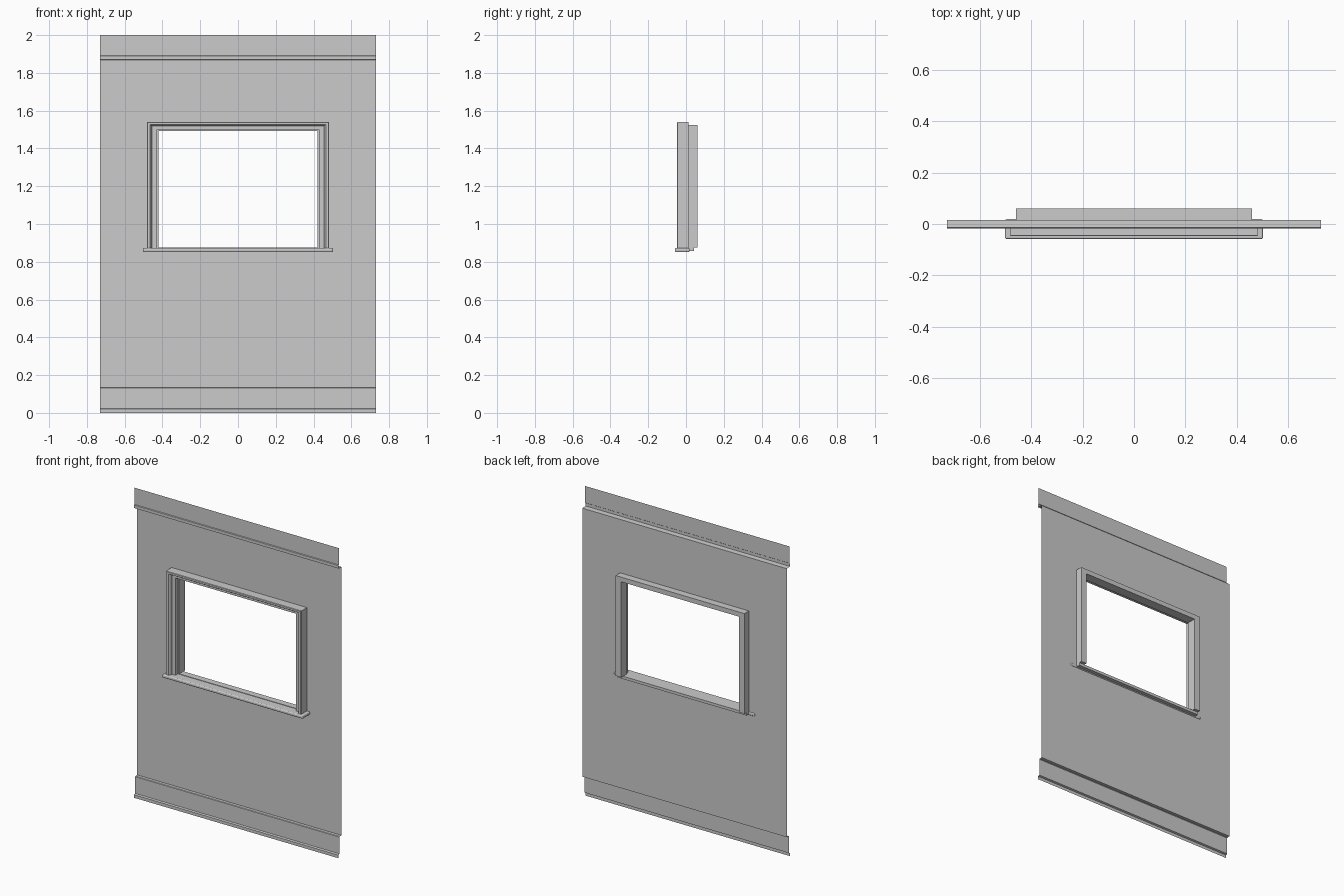
import bpy
import bmesh

cube = bpy.data.objects.get("Cube")
if cube:
    bpy.data.objects.remove(cube, do_unlink=True)

grey = bpy.data.materials.new("plain grey")
grey.use_nodes = True
colour = (0.6, 0.6, 0.6, 1)
grey.diffuse_color = colour
grey.node_tree.nodes["Principled BSDF"].inputs["Base Color"].default_value = colour

HALF = 0.73       # half width of the wall
WALL_Y = 0.015    # plane of the main panel


def make(name, verts, faces):
    mesh = bpy.data.meshes.new(name)
    mesh.from_pydata(verts, [], faces)
    mesh.materials.append(grey)
    obj = bpy.data.objects.new(name, mesh)
    bpy.context.collection.objects.link(obj)
    return obj


def fix_normals(obj):
    bm = bmesh.new()
    bm.from_mesh(obj.data)
    bmesh.ops.recalc_face_normals(bm, faces=bm.faces)
    bm.to_mesh(obj.data)
    bm.free()


def strip(name, profile):
    """Thin sheet moulding: a (y, z) profile, listed downwards, drawn across the wall."""
    verts = [(x, y, z) for y, z in profile for x in (-HALF, HALF)]
    faces = [(2 * i, 2 * i + 2, 2 * i + 3, 2 * i + 1) for i in range(len(profile) - 1)]
    return make(name, verts, faces)


def box(name, x, y0, y1, z0, z1, bevel=0):
    verts = [(sx * x, y, z) for sx in (-1, 1) for y in (y0, y1) for z in (z0, z1)]
    faces = [(0, 1, 3, 2), (4, 6, 7, 5), (0, 4, 5, 1),
             (2, 3, 7, 6), (0, 2, 6, 4), (1, 5, 7, 3)]
    obj = make(name, verts, faces)
    fix_normals(obj)
    if bevel:
        mod = obj.modifiers.new("rounded edges", "BEVEL")
        mod.width = bevel
        mod.segments = 3
    return obj


def surround(name, profile, x, bottom, top, rise=0.75):
    """Closed (outward offset, y) profile swept up, over and down with mitred corners."""
    n = len(profile)
    verts = []
    for side, upper in ((-1, False), (-1, True), (1, True), (1, False)):
        for out, y in profile:
            verts.append((side * (x + out), y, top + out * rise if upper else bottom))
    faces = [(k * n + i, k * n + (i + 1) % n, (k + 1) * n + (i + 1) % n, (k + 1) * n + i)
             for k in range(3) for i in range(n)]
    faces += [tuple(range(n)), tuple(range(3 * n, 4 * n))]
    obj = make(name, verts, faces)
    fix_normals(obj)
    return obj


# Main wall sheet with the window hole
def rectangle(x, z0, z1):
    return [(-x, WALL_Y, z0), (x, WALL_Y, z0), (x, WALL_Y, z1), (-x, WALL_Y, z1)]


make("wall_panel", rectangle(HALF, 0.135, 1.868) + rectangle(0.45, 0.86, 1.51),
     [(i, (i + 1) % 4, 4 + (i + 1) % 4, 4 + i) for i in range(4)])

# Top moulding and skirting
strip("top_moulding", [(-0.014, 2), (-0.014, 1.892), (-0.018, 1.889),
                       (-0.018, 1.87), (WALL_Y, 1.868)])
strip("skirting", [(WALL_Y, 0.135), (-0.004, 0.135), (-0.007, 0.132),
                   (-0.007, 0.024), (-0.018, 0.02), (-0.018, 0)])

# Stepped casing on the front and the lining behind it
surround("window_casing", [(0.01, -0.024), (0.034, -0.024), (0.036, -0.036),
                           (0.045, -0.047), (0.06, -0.047), (0.063, -0.044),
                           (0.063, 0.013), (0.01, 0.013)], 0.42, 0.872, 1.493)
surround("window_lining", [(0, 0), (0.04, 0), (0.04, 0.061), (0, 0.061)],
         0.42, 0.876, 1.493)

# Window sill with a rounded nose
box("window_sill", 0.503, -0.059, 0.019, 0.852, 0.873, 0.007)
box("sill_board", 0.46, 0, 0.042, 0.858, 0.876)
